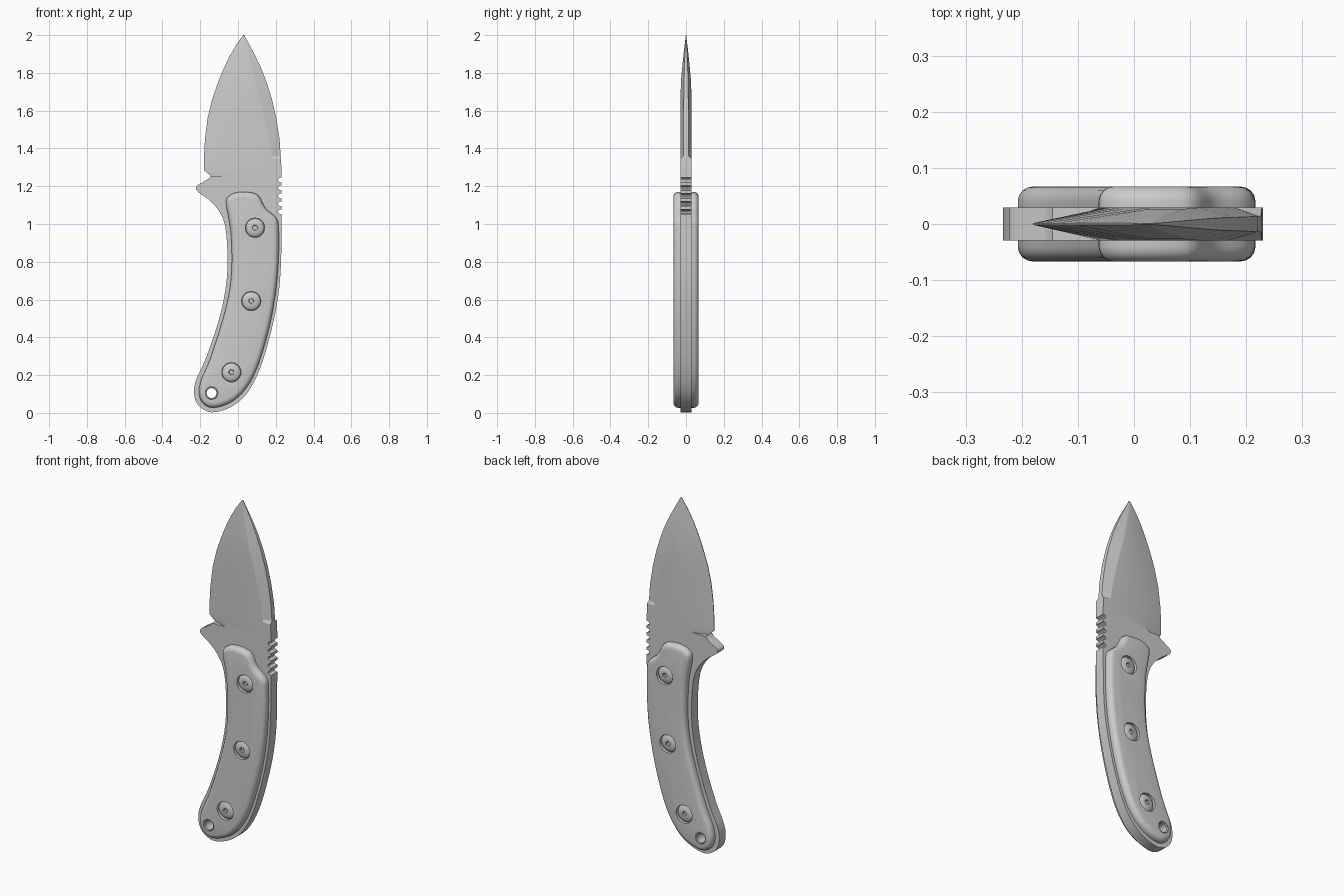
import bpy, bmesh, math
from mathutils import Vector

if "Cube" in bpy.data.objects:
    bpy.data.objects.remove(bpy.data.objects["Cube"])


def smooth_path(pts, n=4, closed=False):
    """Catmull-Rom sampling of 2D points."""
    out, m = [], len(pts)
    for i in range(m if closed else m - 1):
        idx = [i - 1, i, i + 1, i + 2]
        a, b, c, d = [Vector(pts[k % m] if closed else pts[min(max(k, 0), m - 1)]) for k in idx]
        for s in range(n):
            t = s / n
            out.append(0.5 * (2 * b + (c - a) * t + (2 * a - 5 * b + 4 * c - d) * t * t
                              + (3 * b - a - 3 * c + d) * t ** 3))
    if not closed:
        out.append(Vector(pts[-1]))
    return out


def loft(rings, name, caps=(True, True), wrap=False):
    """Skin closed rings of 3D points into an object."""
    bm = bmesh.new()
    rows = [[bm.verts.new(p) for p in r] for r in rings]
    pairs = list(zip(rows, rows[1:])) + ([(rows[-1], rows[0])] if wrap else [])
    for a, b in pairs:
        for i in range(len(a)):
            j = (i + 1) % len(a)
            bm.faces.new((a[i], a[j], b[j], b[i]))
    if caps[0]:
        bm.faces.new(rows[0])
    if caps[1]:
        bm.faces.new(rows[-1])
    bmesh.ops.recalc_face_normals(bm, faces=bm.faces)
    me = bpy.data.meshes.new(name)
    bm.to_mesh(me)
    bm.free()
    ob = bpy.data.objects.new(name, me)
    bpy.context.collection.objects.link(ob)
    return ob


def circle(c, r, y, n=32):
    return [(c[0] + r * math.cos(k * math.tau / n), y, c[1] + r * math.sin(k * math.tau / n))
            for k in range(n)]


def activate(ob):
    bpy.ops.object.select_all(action='DESELECT')
    ob.select_set(True)
    bpy.context.view_layer.objects.active = ob


def shade(ob, angle=30):
    activate(ob)
    bpy.ops.object.shade_smooth_by_angle(angle=math.radians(angle))


def mirror_y(ob):
    m = ob.modifiers.new("mirror", 'MIRROR')
    m.use_axis = (False, True, False)
    m.use_mirror_merge = False


def drill(ob, c, r):
    cutter = loft([circle(c, r, -0.2), circle(c, r, 0.2)], "cutter")
    cutter.hide_render = True
    m = ob.modifiers.new("hole", 'BOOLEAN')
    m.operation, m.solver, m.object = 'DIFFERENCE', 'EXACT', cutter
    activate(ob)
    bpy.ops.object.modifier_apply(modifier=m.name)
    bpy.data.objects.remove(cutter)


T = 0.029                      # half thickness of the steel
LANYARD = (-0.14, 0.105)
SCREWS = [(0.09, 0.98), (0.07, 0.592), (-0.035, 0.215)]

# Blade: z, edge x, ridge x, swedge x, spine x, half thickness, spine half thickness
stations = [
    (1.255, -.145, -.06, .185, .23, T, T),
    (1.285, -.18, -.05, .185, .23, T, T),
    (1.345, -.18, -.03, .18, .228, T, T),
    (1.36, -.18, -.028, .18, .226, T, .014),
    (1.45, -.175, -.01, .165, .22, T, .014),
    (1.56, -.161, .01, .14, .203, T, .013),
    (1.66, -.137, .022, .115, .18, T, .012),
    (1.75, -.106, .028, .09, .152, .027, .011),
    (1.82, -.077, .03, .072, .125, .021, .009),
    (1.89, -.044, .031, .054, .092, .014, .006),
    (1.95, -.008, .031, .041, .06, .007, .003),
    (2.0, .028, .03, .031, .033, .001, .001)]
rings = []
for z, l, rg, sw, sp, t, s in stations:
    half = [(l, .0015 if t > .002 else .0005), (rg, t), (sw, t), (sp, s)]
    rings.append([(x, y, z) for x, y in half] + [(x, -y, z) for x, y in reversed(half)])
shade(loft(rings, "blade"), 12)

# Tang with finger guard and thumb notches
guard = smooth_path([(-.155, 1.24), (-.185, 1.222), (-.217, 1.202), (-.222, 1.185), (-.205, 1.165),
                     (-.15, 1.125), (-.095, 1.06), (-.065, .97), (-.055, .8), (-.067, .65),
                     (-.105, .48), (-.17, .29), (-.22, .18), (-.233, .105), (-.21, .04),
                     (-.14, .003), (-.04, .03), (.045, .1), (.115, .23), (.175, .43),
                     (.213, .62), (.228, .8), (.23, 1.03)])
outline = [(-.145, 1.255)] + [tuple(p) for p in guard]
for zc in (1.065, 1.107, 1.149, 1.191, 1.233):
    for k in range(7):
        a = -math.pi / 2 + k * math.pi / 6
        outline.append((.23 - .018 * math.cos(a), zc + .013 * math.sin(a)))
outline.append((.23, 1.255))
tang = loft([[(x, y, z) for x, z in outline] for y in (-T, T)], "tang")
drill(tang, LANYARD, .03)
shade(tang)

# Handle scales with rounded outer edge
prof = smooth_path([(-.063, 1.11), (-.045, 1.15), (.0, 1.168), (.06, 1.168), (.11, 1.15),
                    (.145, 1.085), (.2, 1.035), (.215, .98), (.214, .8), (.197, .62),
                    (.16, .43), (.1, .235), (.035, .12), (-.04, .055), (-.13, .027),
                    (-.185, .05), (-.207, .105), (-.195, .175), (-.15, .28), (-.085, .48),
                    (-.045, .65), (-.033, .8), (-.04, .97)], 4, True)
n = len(prof)
inward = []
for i in range(n):
    d = (prof[(i + 2) % n] - prof[i - 2]).normalized()
    inward.append(Vector((d.y, -d.x)))      # the outline runs clockwise
rings = []
levels = [(0, T - .001), (0, .041)] + [(.028 * (1 - math.cos(a)), .041 + .026 * math.sin(a))
                                       for a in (math.pi / 8 * k for k in range(1, 5))]
for off, y in levels:
    pts = [prof[i] + inward[i] * off for i in range(n)]
    rings.append([(p.x, -y, p.y) for p in pts])
scale = loft(rings, "handle_scale")
for c in SCREWS:
    drill(scale, c, .051)
drill(scale, LANYARD, .034)
mirror_y(scale)
shade(scale)

# Domed screws set in the scales
for i, c in enumerate(SCREWS):
    head = [(.049, .02), (.049, .053), (.044, .058), (.034, .062), (.022, .065),
            (.015, .065), (.012, .063), (.011, .054)]
    screw = loft([circle(c, r, -y) for r, y in head], f"screw_{i + 1}")
    mirror_y(screw)
    shade(screw)

# Lanyard tube through the handle
tube = [(.035, -.063), (.035, .063), (.031, .066), (.026, .063), (.026, -.063), (.031, -.066)]
shade(loft([circle(LANYARD, r, y) for r, y in tube], "lanyard_tube", (False, False), True))
